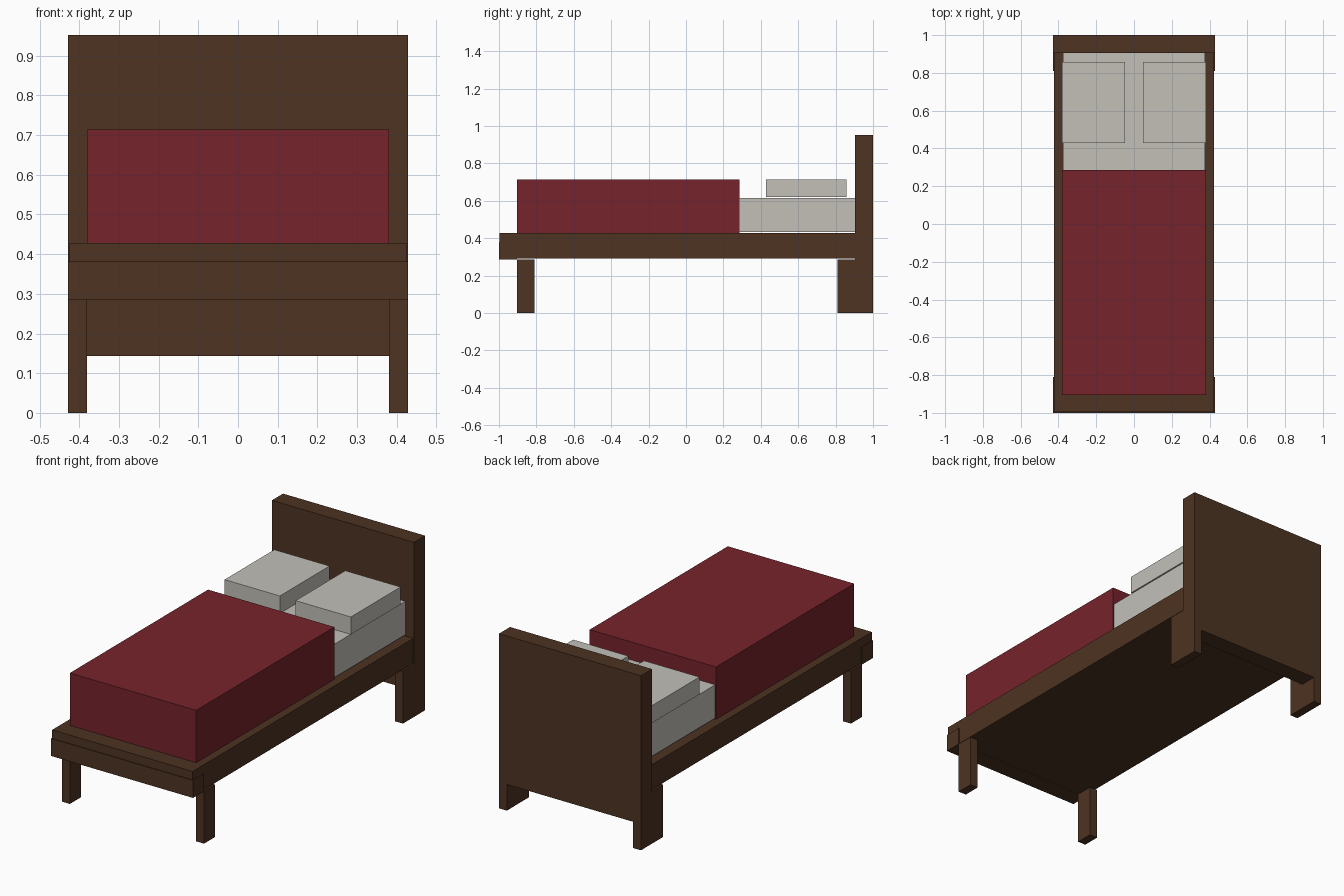
import bpy

if "Cube" in bpy.data.objects:
    bpy.data.objects.remove(bpy.data.objects["Cube"])


def material(name, rgb):
    m = bpy.data.materials.new(name)
    m.diffuse_color = (*rgb, 1.0)
    m.use_nodes = True
    m.node_tree.nodes["Principled BSDF"].inputs["Base Color"].default_value = m.diffuse_color
    return m


WOOD = material("dark brown wood", (0.074, 0.033, 0.016))
RED = material("deep red fabric", (0.181, 0.017, 0.025))
LINEN = material("pale grey linen", (0.546, 0.527, 0.485))


def box(name, x, y, z, mat):
    """Box spanning the given (min, max) ranges."""
    spans = (x, y, z)
    bpy.ops.mesh.primitive_cube_add(size=1, location=[(a + b) / 2 for a, b in spans])
    ob = bpy.context.object
    ob.name = name
    ob.scale = [b - a for a, b in spans]
    bpy.ops.object.transform_apply(location=False, rotation=False, scale=True)
    ob.data.materials.append(mat)
    return ob


U = 1 / 21  # the bed is laid out on a 42-step grid


def grid_box(name, x, y, z, mat):
    return box(name, *[(a * U, b * U) for a, b in (x, y, z)], mat)


# Frame platform, slightly inset from the boards
box("bed_frame", (-0.424, 0.424), (-0.996, 0.91), (0.291, 0.4275), WOOD)

# Boards at both ends
grid_box("headboard", (-9, 9), (19, 21), (3, 20), WOOD)
grid_box("foot_rail", (-9, 9), (-21, -19), (6, 8), WOOD)

# Legs and pillows, mirrored left and right
for side, s in (("left", -1), ("right", 1)):
    leg_x = sorted((8 * s, 9 * s))
    grid_box("front_leg_" + side, leg_x, (-19, -17), (0, 6), WOOD)
    grid_box("back_leg_" + side, leg_x, (17, 21), (0, 6), WOOD)
    grid_box("pillow_" + side, sorted((1 * s, 8 * s)), (9, 18), (13, 15), LINEN)

# Bedding
box("mattress", (-0.376, 0.376), (-0.9, 0.905), (0.434, 0.616), LINEN)
grid_box("blanket", (-8, 8), (-19, 6), (9, 15), RED)
